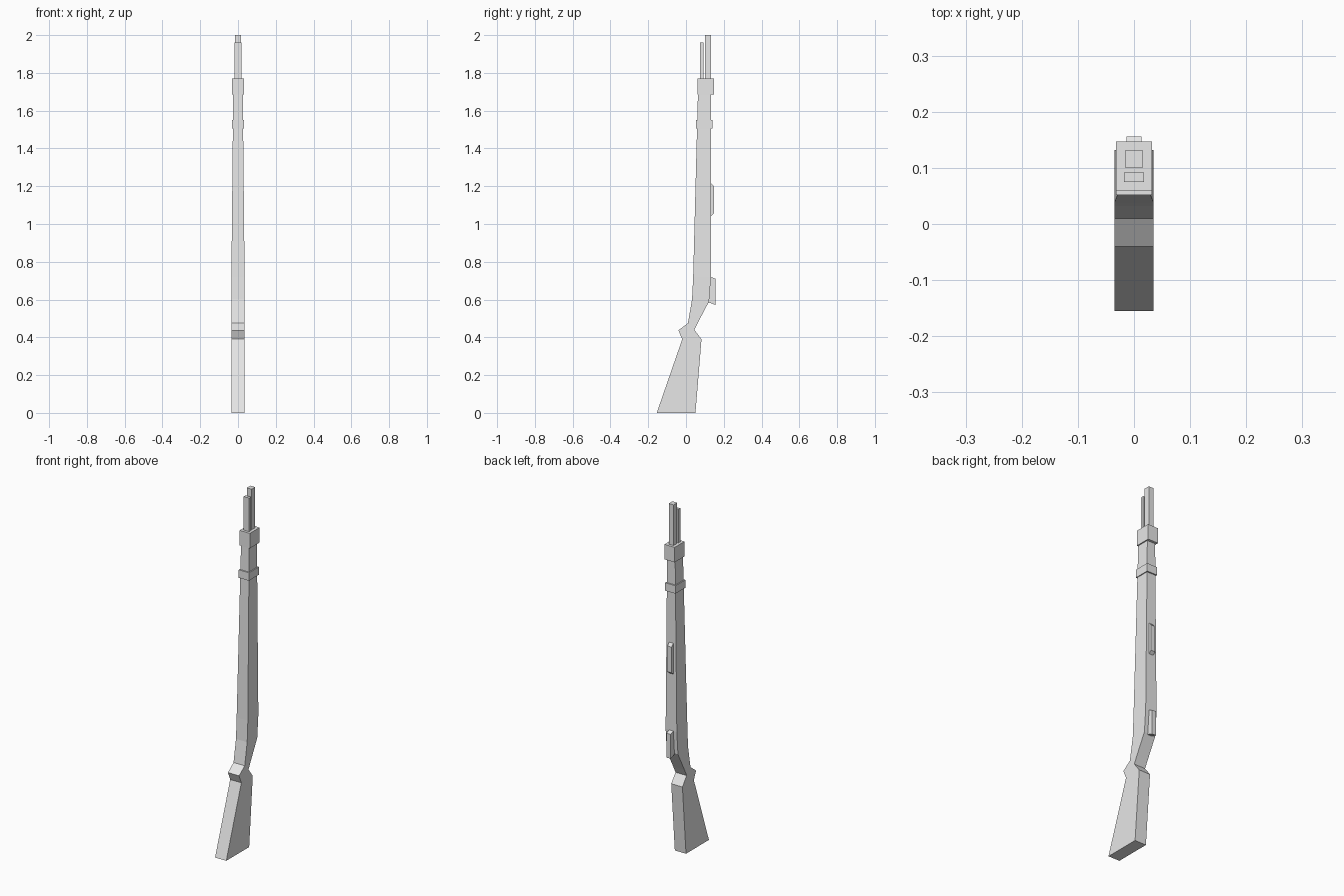
import bpy
import bmesh

cube = bpy.data.objects.get("Cube")
if cube:
    bpy.data.objects.remove(cube, do_unlink=True)

# One plain grey for the whole model
grey = bpy.data.materials.new("plain grey")
grey.use_nodes = True
colour = (0.8, 0.8, 0.8, 1)
grey.diffuse_color = colour
grey.node_tree.nodes["Principled BSDF"].inputs["Base Color"].default_value = colour


def loft(name, sections):
    """Join four-sided sections: ((front y, z), (back y, z), half width)."""
    bm = bmesh.new()
    rings = []
    for (fy, fz), (by, bz), w in sections:
        corners = ((-w, fy, fz), (w, fy, fz), (w, by, bz), (-w, by, bz))
        rings.append([bm.verts.new(c) for c in corners])
    for low, high in zip(rings, rings[1:]):
        for i in range(4):
            j = (i + 1) % 4
            bm.faces.new((low[i], low[j], high[j], high[i]))
    bm.faces.new(rings[0][::-1])
    bm.faces.new(rings[-1])
    bmesh.ops.recalc_face_normals(bm, faces=bm.faces)
    mesh = bpy.data.meshes.new(name)
    bm.to_mesh(mesh)
    bm.free()
    mesh.materials.append(grey)
    obj = bpy.data.objects.new(name, mesh)
    bpy.context.collection.objects.link(obj)
    return obj


def block(name, front, back, bottom, top, w):
    return loft(name, [((front, z), (back, z), w) for z in (bottom, top)])


# Stock: butt, notched grip and long tapering fore-end
W = 0.035
loft("stock", [
    ((-0.155, 0), (0.05, 0), W),
    ((-0.02, 0.39), (0.082, 0.39), W),
    ((-0.04, 0.437), (0.044, 0.44), W),
    ((0.01, 0.475), (0.064, 0.48), W),
    ((0.032, 0.6), (0.122, 0.59), W),
    ((0.038, 0.72), (0.132, 0.72), W),
    ((0.064, 1.72), (0.133, 1.72), 0.025),
])

# Bands around the fore-end
block("lower_band", 0.052, 0.14, 1.505, 1.55, 0.032)
block("upper_band", 0.06, 0.147, 1.685, 1.77, 0.032)

# Muzzle end
block("barrel", 0.1, 0.132, 1.7, 2.0, 0.015)
block("cleaning_rod", 0.075, 0.092, 1.7, 1.96, 0.0175)

# Raised pieces on the back, with sloping ends
loft("rear_sight", [((0.125, 1.035), (0.147, 1.055), 0.013),
                    ((0.125, 1.225), (0.147, 1.2), 0.013)])
loft("bolt", [((0.118, 0.585), (0.156, 0.572), 0.013),
              ((0.125, 0.722), (0.156, 0.71), 0.013)])
